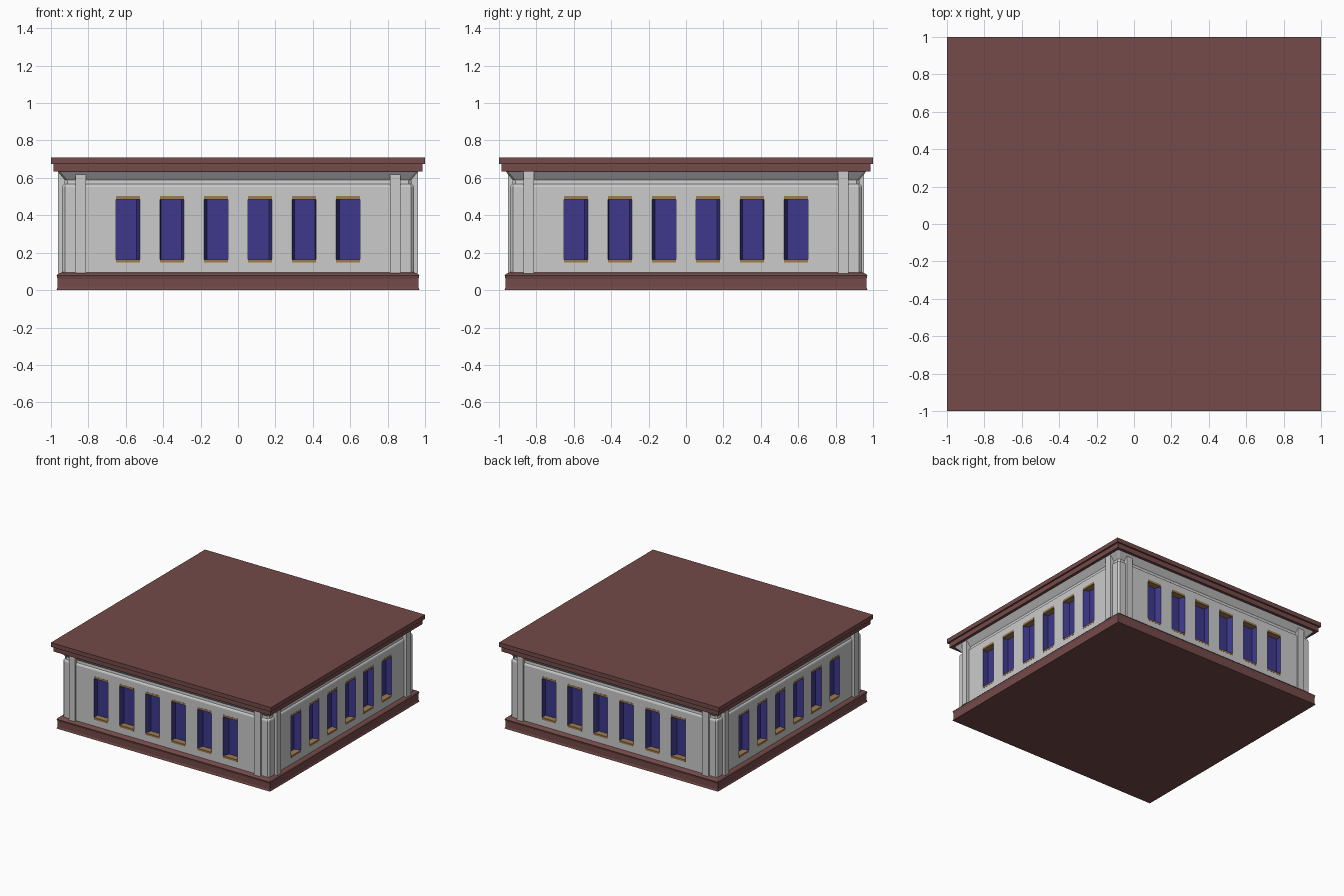
import bpy, bmesh, math
from mathutils import Matrix, Vector

if "Cube" in bpy.data.objects:
    bpy.data.objects.remove(bpy.data.objects["Cube"])


def material(name, rgb):
    m = bpy.data.materials.new(name)
    m.diffuse_color = (*rgb, 1)
    m.use_nodes = True
    m.node_tree.nodes["Principled BSDF"].inputs["Base Color"].default_value = m.diffuse_color
    return m


RED = material("red_brown", (0.174, 0.069, 0.067))
BLUE = material("window_blue", (0.047, 0.04, 0.26))
TAN = material("tan_trim", (0.34, 0.2, 0.075))


def finish(bm, name, mat=None):
    me = bpy.data.meshes.new(name)
    bm.to_mesh(me)
    bm.free()
    if mat:
        me.materials.append(mat)
    ob = bpy.data.objects.new(name, me)
    bpy.context.collection.objects.link(ob)
    return ob


def square_ring(bm, h, z, c):
    # square of half width h, with corners cut by c
    if c == 0:
        pts = [(h, -h), (h, h), (-h, h), (-h, -h)]
    else:
        k = h - c
        pts = [(k, -h), (h, -k), (h, k), (k, h), (-k, h), (-h, k), (-h, -k), (-k, -h)]
    return [bm.verts.new((x, y, z)) for x, y in pts]


def loft(name, profile, mat=None, cut=0.0, bottom=True, top=True):
    # stack of square rings following a (half width, height) profile
    bm = bmesh.new()
    rings = [square_ring(bm, h, z, cut) for h, z in profile]
    n = len(rings[0])
    for a, b in zip(rings, rings[1:]):
        for i in range(n):
            j = (i + 1) % n
            bm.faces.new((a[i], a[j], b[j], b[i]))
    if bottom:
        bm.faces.new(rings[0][::-1])
    if top:
        bm.faces.new(rings[-1])
    return finish(bm, name, mat)


def box(bm, turn, x0, x1, y0, y1, z0, z1):
    mid = ((x0 + x1) / 2, (y0 + y1) / 2, (z0 + z1) / 2)
    bmesh.ops.create_cube(bm, size=1, matrix=turn.to_4x4() @ Matrix.Translation(mid)
                          @ Matrix.Diagonal((x1 - x0, y1 - y0, z1 - z0, 1)))


def quad(bm, turn, pts):
    bm.faces.new([bm.verts.new(turn @ Vector(p)) for p in pts])


# Plinth, cornice moulding and stepped roof slab
loft("plinth", [(0.97, 0), (0.965, 0.015), (0.965, 0.06), (0.97, 0.078),
                (0.962, 0.087), (0.938, 0.096)], RED)
loft("cornice_cove", [(0.94, 0.552), (0.937, 0.56), (0.928, 0.567), (0.926, 0.588),
                      (0.966, 0.637)], cut=0.015, bottom=False, top=False)
loft("roof_slab", [(0.987, 0.635), (0.987, 0.675), (1.0, 0.675), (1.0, 0.71)], RED)

# Walls with recessed windows, built facing -y and turned to all four sides
WALL, CUT, DEPTH, HALF = 0.94, 0.015, 0.05, 0.064
CENTRES = [-0.588, -0.353, -0.118, 0.118, 0.353, 0.588]
# how far the left and right jambs slant inward on each window
SLANT = [(0, 0.018), (0.004, 0.014), (0.016, 0), (0, 0.016), (0.014, 0.004), (0.018, 0)]
xs = [-WALL + CUT] + [c + s * HALF for c in CENTRES for s in (-1, 1)] + [WALL - CUT]
zs = [0.09, 0.148, 0.503, 0.552]
SILL, LINTEL = 0.164, 0.485
walls, panes, trims, pilasters = (bmesh.new() for _ in range(4))

for side in range(4):
    turn = Matrix.Rotation(side * math.pi / 2, 3, 'Z')
    for i in range(len(xs) - 1):
        x0, x1 = xs[i], xs[i + 1]
        for j in range(3):
            z0, z1 = zs[j], zs[j + 1]
            if j == 1 and i % 2:
                continue
            quad(walls, turn, [(x0, -WALL, z0), (x1, -WALL, z0),
                               (x1, -WALL, z1), (x0, -WALL, z1)])
        if i % 2:
            # blue pane and jambs between a tan sill and lintel
            left, right = SLANT[i // 2]
            y = -WALL + DEPTH
            plan = [(x0, -WALL), (x0 + left, y), (x1 - right, y), (x1, -WALL)]
            for (ax, ay), (bx, by) in zip(plan, plan[1:]):
                quad(panes, turn, [(ax, ay, SILL), (bx, by, SILL),
                                   (bx, by, LINTEL), (ax, ay, LINTEL)])
            for low, high in ((zs[1], SILL), (LINTEL, zs[2])):
                box(trims, turn, x0, x1, -WALL - 0.001, y, low, high)
    # narrow chamfer at the corner
    a, b = WALL - CUT, WALL
    quad(walls, turn, [(a, -b, zs[0]), (b, -a, zs[0]), (b, -a, zs[-1]), (a, -b, zs[-1])])
    # two pilasters per side
    out, top = (0.963, 0.633) if side % 2 else (0.953, 0.617)
    for x in (-0.842, 0.842):
        box(pilasters, turn, x - 0.028, x + 0.028, -out, -0.92, 0.09, top)

for bm, name, mat in ((walls, "walls", None), (panes, "window_panes", BLUE),
                      (trims, "window_sills_and_lintels", TAN),
                      (pilasters, "corner_pilasters", None)):
    bmesh.ops.remove_doubles(bm, verts=bm.verts, dist=1e-5)
    finish(bm, name, mat)
